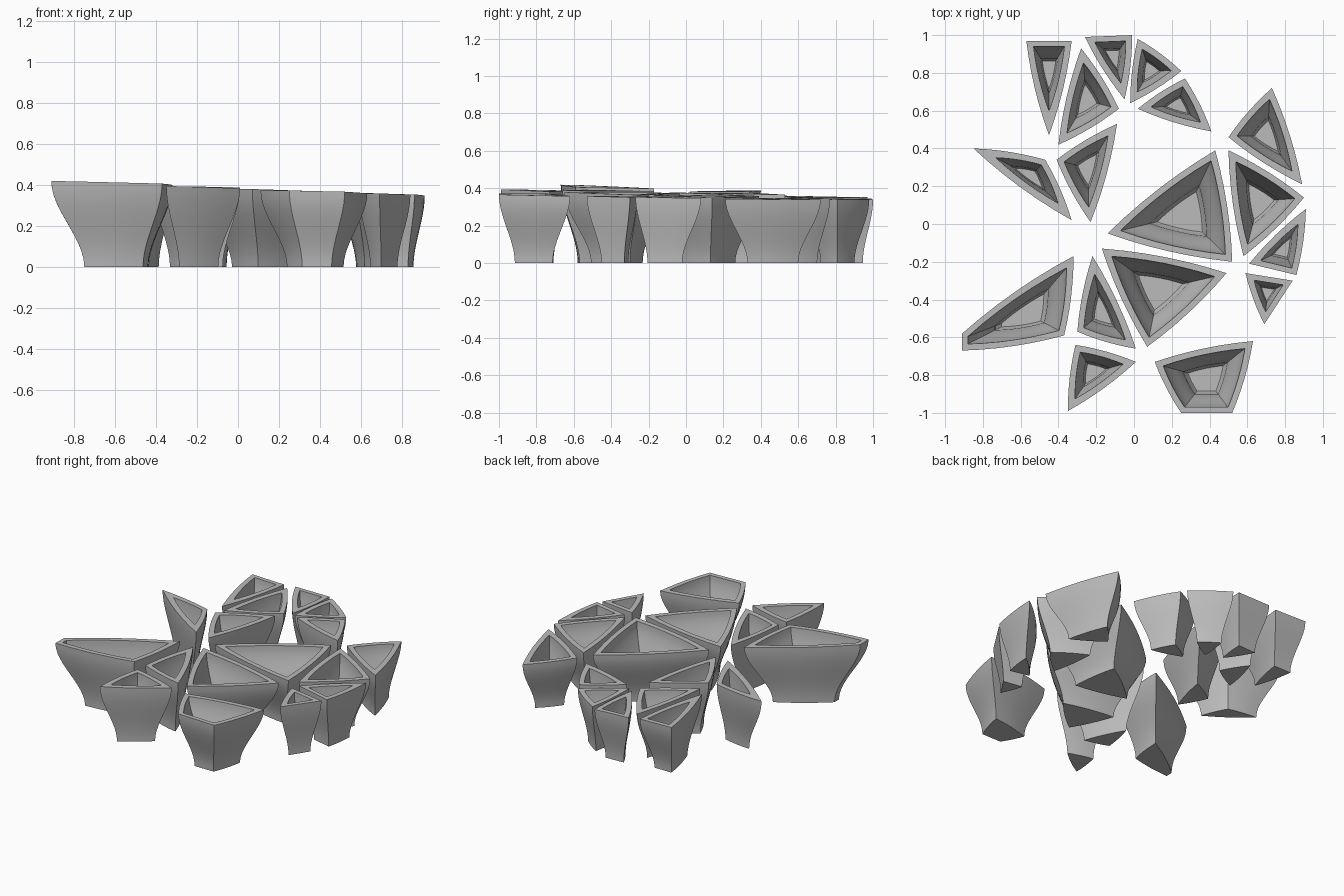
import bpy, bmesh, math
from mathutils import Vector

cube = bpy.data.objects.get("Cube")
if cube:
    bpy.data.objects.remove(cube, do_unlink=True)

clay = bpy.data.materials.new("plain grey")
clay.use_nodes = True
GREY = (0.5, 0.5, 0.5, 1)
clay.diffuse_color = GREY
clay.node_tree.nodes["Principled BSDF"].inputs["Base Color"].default_value = GREY

RIM, FOOT, SEGS, STEPS = 0.03, 0.53, 6, 12


def signed_area(p):
    return sum(p[i - 1].x * p[i].y - p[i].x * p[i - 1].y for i in range(len(p))) / 2


def centroid(p):
    c = Vector((0, 0))
    for i in range(len(p)):
        a, b = p[i - 1], p[i]
        c += (a + b) * (a.x * b.y - b.x * a.y)
    return c / (6 * signed_area(p))


def inset(p, d):
    # Move every side of a counter-clockwise polygon inwards by d
    out = []
    for i in range(len(p)):
        u = (p[i] - p[i - 1]).normalized()
        v = (p[(i + 1) % len(p)] - p[i]).normalized()
        n, m = Vector((-u.y, u.x)), Vector((-v.y, v.x))
        out.append(p[i] + (n + m) * d / (1 + n.dot(m)))
    return out


def bowed(p, bows):
    # Subdivide the sides and bulge the long ones outwards
    out = []
    for i, bow in enumerate(bows):
        a, b = p[i], p[(i + 1) % len(p)]
        e = b - a
        n = Vector((e.y, -e.x))
        for k in range(SEGS):
            t = k / SEGS
            out.append(a + e * t + n * (bow * 4 * t * (1 - t)))
    return out


def planter(name, height, corners):
    p = [Vector(c) for c in corners]
    if signed_area(p) < 0:
        p.reverse()
    bows = [0.03 if (p[(i + 1) % len(p)] - p[i]).length > 0.28 else 0
            for i in range(len(p))]
    c = centroid(p)
    outer, inner = bowed(p, bows), bowed(inset(p, RIM), bows)
    bm = bmesh.new()

    def ring(shape, scale, z, tilt):
        vs = []
        for q in shape:
            d = q - c
            lift = tilt * (-0.022 * d.x - 0.015 * d.y)
            r = c + d * scale
            vs.append(bm.verts.new((r.x, r.y, z + lift)))
        return vs

    def wall(shape, low):
        # S-shaped wall from the rim down to the narrow foot
        rows = []
        for k in range(STEPS + 1):
            u = k / STEPS
            s = 1 - (1 - FOOT) * u * u * (3 - 2 * u)
            rows.append(ring(shape, s, height + (low - height) * u, 1 - u))
        return rows

    rows = wall(outer, 0)[::-1] + wall(inner, 0.07)
    rows.append(ring(inner, 0.43, 0.04, 0))
    n = len(outer)
    for a, b in zip(rows, rows[1:]):
        for i in range(n):
            j = (i + 1) % n
            bm.faces.new((a[i], a[j], b[j], b[i]))
    bm.faces.new(rows[0][::-1])
    bm.faces.new(rows[-1])
    bmesh.ops.recalc_face_normals(bm, faces=bm.faces)
    mesh = bpy.data.meshes.new(name)
    bm.to_mesh(mesh)
    bm.free()
    mesh.materials.append(clay)
    ob = bpy.data.objects.new(name, mesh)
    bpy.context.collection.objects.link(ob)
    return ob


# Planter rims: name, height, corners
PLANTERS = [
    ("back_left_planter", 0.352, [(-.57, .97), (-.33, .97), (-.45, .47)]),
    ("back_left_inner_planter", 0.355, [(-.28, .93), (-.08, .61), (-.4, .42)]),
    ("back_middle_planter", 0.342, [(-.26, .99), (-.01, 1), (-.05, .66)]),
    ("back_right_planter", 0.342, [(.02, .98), (.25, .81), (-.02, .64)]),
    ("back_inner_planter", 0.347, [(.27, .77), (.41, .49), (.02, .61)]),
    ("side_back_planter", 0.343, [(.73, .72), (.89, .21), (.5, .46)]),
    ("far_side_planter", 0.384, [(-.85, .4), (-.47, .34), (-.33, .02)]),
    ("inner_side_planter", 0.372, [(-.09, .53), (-.23, .01), (-.41, .34)]),
    ("large_centre_planter", 0.367, [(.43, .39), (.52, -.2), (-.14, -.05)]),
    ("side_middle_planter", 0.355, [(.5, .39), (.9, .14), (.58, -.17)]),
    ("side_small_planter", 0.352, [(.91, .08), (.86, -.27), (.61, -.21)]),
    ("side_front_planter", 0.355, [(.59, -.26), (.84, -.3), (.69, -.53)]),
    ("front_planter", 0.366, [(.11, -.73), (.63, -.62), (.52, -1), (.25, -1)]),
    ("large_front_planter", 0.373, [(-.17, -.13), (.49, -.26), (.07, -.65)]),
    ("narrow_front_planter", 0.388, [(-.22, -.17), (.01, -.66), (-.3, -.57)]),
    ("front_corner_planter", 0.388, [(-.31, -.64), (.01, -.73), (-.35, -.99)]),
    ("long_corner_planter", 0.408,
     [(-.32, -.17), (-.37, -.59), (-.91, -.67), (-.91, -.58)]),
]
bpy.ops.object.select_all(action="DESELECT")
for spec in PLANTERS:
    ob = planter(*spec)
    ob.select_set(True)
    bpy.context.view_layer.objects.active = ob
bpy.ops.object.shade_smooth_by_angle(angle=math.radians(30))
